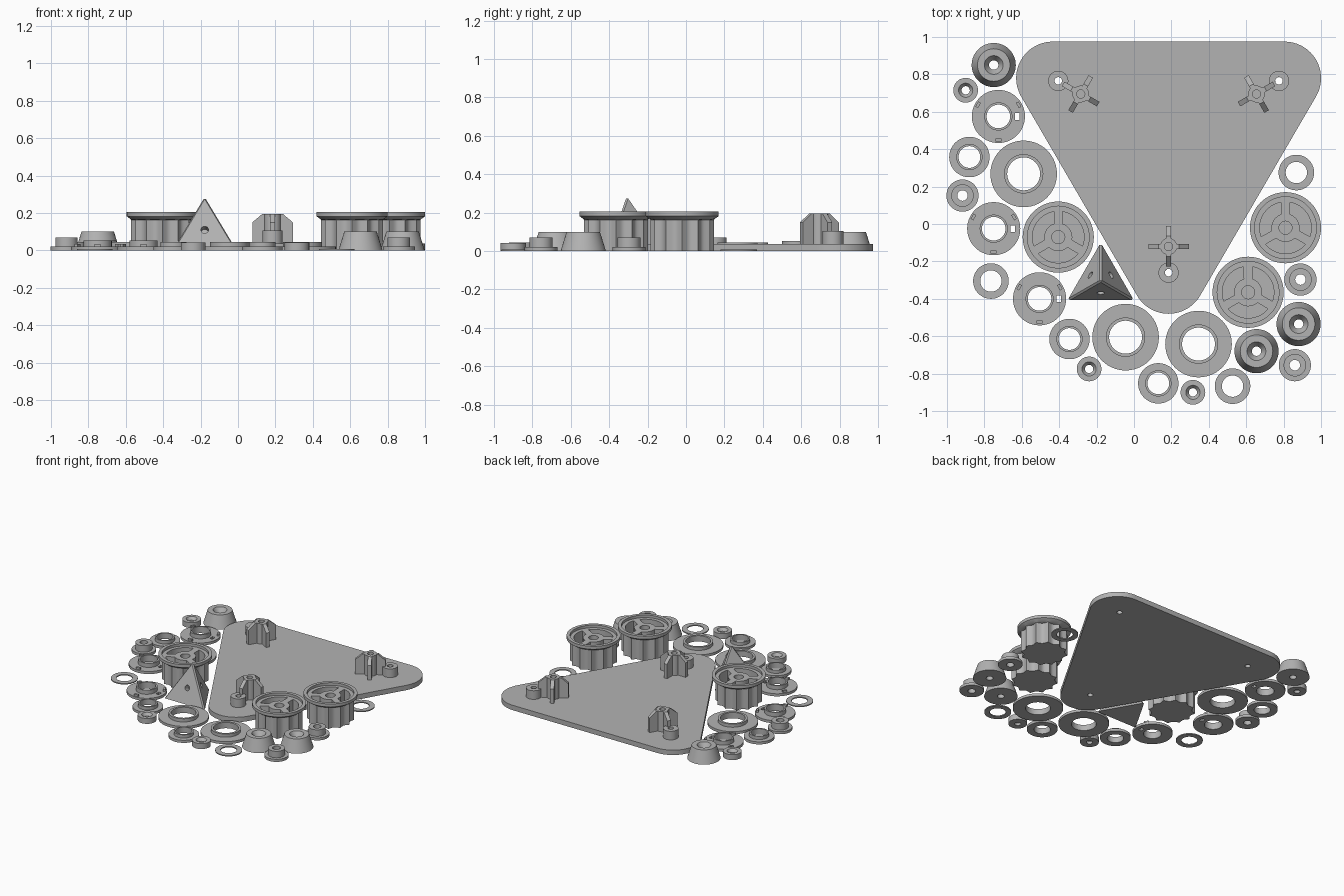
import bpy, bmesh, math
from mathutils import Matrix, Vector

if "Cube" in bpy.data.objects:
    bpy.data.objects.remove(bpy.data.objects["Cube"])

grey = bpy.data.materials.new("plain_grey")
grey.diffuse_color = (0.45, 0.45, 0.45, 1)
grey.use_nodes = True
grey.node_tree.nodes["Principled BSDF"].inputs["Base Color"].default_value = grey.diffuse_color


def finish(name, bm, loc=(0, 0, 0), rot=0.0):
    bmesh.ops.recalc_face_normals(bm, faces=bm.faces)
    me = bpy.data.meshes.new(name)
    bm.to_mesh(me)
    bm.free()
    ob = bpy.data.objects.new(name, me)
    bpy.context.collection.objects.link(ob)
    ob.location, ob.rotation_euler.z = loc, rot
    me.materials.append(grey)
    return ob


def activate(ob):
    bpy.ops.object.select_all(action='DESELECT')
    ob.select_set(True)
    bpy.context.view_layer.objects.active = ob


def smooth(ob):
    activate(ob)
    bpy.ops.object.shade_smooth_by_angle(angle=math.radians(30))


def cut(ob, bm):
    """Subtract a bmesh given in the object's own space."""
    cutter = finish("cutter", bm, ob.location, ob.rotation_euler.z)
    cutter.hide_render = True
    mod = ob.modifiers.new("cut", 'BOOLEAN')
    mod.operation, mod.solver, mod.object = 'DIFFERENCE', 'EXACT', cutter
    activate(ob)
    bpy.ops.object.modifier_apply(modifier=mod.name)
    bpy.data.objects.remove(cutter)


def prism(bm, pts, z0, z1, mat=Matrix()):
    lo = [bm.verts.new(mat @ Vector((x, y, z0))) for x, y in pts]
    hi = [bm.verts.new(mat @ Vector((x, y, z1))) for x, y in pts]
    bm.faces.new(lo[::-1])
    bm.faces.new(hi)
    for i in range(len(pts)):
        j = (i + 1) % len(pts)
        bm.faces.new((lo[i], lo[j], hi[j], hi[i]))


def circle(r, n=32, cx=0, cy=0, a0=0.0, a1=2 * math.pi):
    return [(cx + r * math.cos(a0 + (a1 - a0) * i / n),
             cy + r * math.sin(a0 + (a1 - a0) * i / n)) for i in range(n)]


def lathe(profile, n=56, ring=True, flute=()):
    """Spin (radius, z) points; ring closes the profile, flute lists scalloped rows."""
    bm = bmesh.new()
    rows = []
    for k, (r, z) in enumerate(profile):
        row = []
        for i in range(n):
            a = 2 * math.pi * i / n
            rr = r - 0.022 * abs(math.sin(6 * a)) if k in flute else r
            row.append(bm.verts.new((rr * math.cos(a), rr * math.sin(a), z)))
        rows.append(row)
    pairs = list(zip(rows, rows[1:]))
    if ring:
        pairs.append((rows[-1], rows[0]))
    else:
        bm.faces.new(rows[0])
        bm.faces.new(rows[-1])
    for a, b in pairs:
        for i in range(n):
            j = (i + 1) % n
            bm.faces.new((a[i], a[j], b[j], b[i]))
    return bm


def collar_ring(outer, collar, hole, base, top):
    return [(hole, 0), (outer, 0), (outer, base), (collar, base), (collar, top), (hole, top)]


# Triangular base plate with rounded corners
corners = [(-0.435, 0.78, 90), (0.185, -0.285, 210), (0.805, 0.78, 330)]
outline = []
for cx, cy, a in corners:
    outline += circle(0.195, 24, cx, cy, math.radians(a), math.radians(a + 120))
    outline.append((cx + 0.195 * math.cos(math.radians(a + 120)),
                    cy + 0.195 * math.sin(math.radians(a + 120))))
bm = bmesh.new()
prism(bm, outline, 0, 0.038)
plate = finish("base_plate", bm)
posts = [(-0.405, 0.765), (0.775, 0.765), (0.185, -0.26)]
bm = bmesh.new()
for x, y in posts:
    prism(bm, circle(0.02, 24, x, y), -0.1, 0.2)
cut(plate, bm)
smooth(plate)

# Hollow posts standing on the plate
for x, y in posts:
    smooth(finish("hollow_post", lathe([(0.02, 0.036), (0.054, 0.036), (0.054, 0.105), (0.02, 0.105)], 32), (x, y, 0)))

# Cross-ribbed sockets with sloping fins
fin = [(0.035, 0.036), (0.108, 0.036), (0.108, 0.15), (0.055, 0.195), (0.035, 0.195)]
for x, y, turn in [(-0.285, 0.695, 60), (0.655, 0.695, 30), (0.185, -0.12, 0)]:
    rot = math.radians(turn)
    smooth(finish("socket_hub", lathe([(0.022, 0.036), (0.045, 0.036), (0.045, 0.195), (0.022, 0.195)], 32), (x, y, 0), rot))
    bm = bmesh.new()
    for k in range(4):
        m = Matrix.Rotation(k * math.pi / 2, 4, 'Z') @ Matrix.Rotation(math.pi / 2, 4, 'X')
        prism(bm, fin, -0.014, 0.014, m)
    finish("socket_fins", bm, (x, y, 0), rot)

# Fluted wheels with a recessed, three-slotted face
wheel = [(0.166, 0), (0.166, 0.163), (0.168, 0.166), (0.19, 0.182), (0.19, 0.205), (0.165, 0.205), (0.165, 0.185)]
for x, y in [(-0.405, -0.07), (0.61, -0.365), (0.81, -0.02)]:
    ob = finish("fluted_wheel", lathe(wheel, 120, False, (0, 1)), (x, y, 0))
    bm = bmesh.new()
    prism(bm, circle(0.035), 0.06, 0.3)
    for k in range(3):
        a0, a1 = math.radians(100 + 120 * k), math.radians(200 + 120 * k)
        inner, outer = math.radians(8), 0
        arc = circle(0.138, 20, 0, 0, a0, a1) + circle(0.138, 1, 0, 0, a1, a1)
        arc += circle(0.075, 16, 0, 0, a1 - inner, a0 + inner) + circle(0.075, 1, 0, 0, a0 + inner, a0)
        prism(bm, arc, 0.06, 0.3)
    cut(ob, bm)
    smooth(ob)

# Turned rings, washers, spacers and feet: profile and positions
turned = {
    "tapered_foot": ([(0.025, 0), (0.118, 0), (0.087, 0.1), (0.05, 0.1), (0.025, 0.06)],
                     [(-0.75, 0.85), (0.88, -0.535), (0.655, -0.68)]),
    "large_ring": (collar_ring(0.178, 0.105, 0.088, 0.02, 0.045),
                   [(-0.59, 0.268), (-0.045, -0.605), (0.345, -0.642)]),
    "medium_ring": (collar_ring(0.108, 0.07, 0.058, 0.02, 0.045),
                    [(-0.88, 0.358), (-0.345, -0.615), (0.13, -0.852)]),
    "spacer": (collar_ring(0.086, 0.06, 0.028, 0.02, 0.07),
               [(-0.917, 0.152), (0.89, -0.297), (0.86, -0.755)]),
    "small_cup": ([(0.022, 0), (0.066, 0), (0.066, 0.042), (0.038, 0.042), (0.022, 0.02)],
                  [(-0.9, 0.715), (-0.24, -0.775), (0.315, -0.9)]),
    "flat_washer": ([(0.057, 0), (0.095, 0), (0.095, 0.008), (0.057, 0.008)],
                    [(-0.765, -0.305), (0.527, -0.867), (0.868, 0.275)]),
    "notched_ring": (collar_ring(0.142, 0.075, 0.063, 0.02, 0.052),
                     [(-0.725, 0.575), (-0.75, -0.025), (-0.505, -0.4)]),
}
for name, (profile, places) in turned.items():
    for x, y in places:
        ob = finish(name, lathe(profile), (x, y, 0))
        if name == "notched_ring":
            # Rectangular slot on one side and three small stops on the rim
            bm = bmesh.new()
            prism(bm, [(0.09, -0.018), (0.114, -0.018), (0.114, 0.018), (0.09, 0.018)], -0.1, 0.1)
            cut(ob, bm)
            bm = bmesh.new()
            for deg in (30, 150, 270):
                prism(bm, [(0.117, -0.016), (0.133, -0.016), (0.133, 0.016), (0.117, 0.016)],
                      0.015, 0.035, Matrix.Rotation(math.radians(deg), 4, 'Z'))
            finish("ring_stops", bm, (x, y, 0))
        smooth(ob)

# Tetrahedral stand with trimmed edges and a hole in each sloping face
bm = bmesh.new()
R, H = 0.205, 0.295
base = [bm.verts.new((R * math.cos(a), R * math.sin(a), 0)) for a in (math.radians(d) for d in (90, 210, 330))]
tip = bm.verts.new((0, 0, H))
bm.faces.new(base[::-1])
slopes = [bm.faces.new((base[i], base[(i + 1) % 3], tip)) for i in range(3)]
bmesh.ops.bevel(bm, geom=[e for e in bm.edges if tip in e.verts], offset=0.011, segments=1, affect='EDGES')
stand = finish("tetra_stand", bm, (-0.178, -0.305, 0))
bm = bmesh.new()
for deg in (30, 150, 270):
    tilt = math.atan2(H, R / 2)
    m = (Matrix.Rotation(math.radians(deg), 4, 'Z') @ Matrix.Translation((R / 2 * (1 - 0.11 / H), 0, 0.11))
         @ Matrix.Rotation(tilt, 4, 'Y'))
    prism(bm, circle(0.02, 24), -0.05, 0.05, m)
cut(stand, bm)
smooth(stand)
